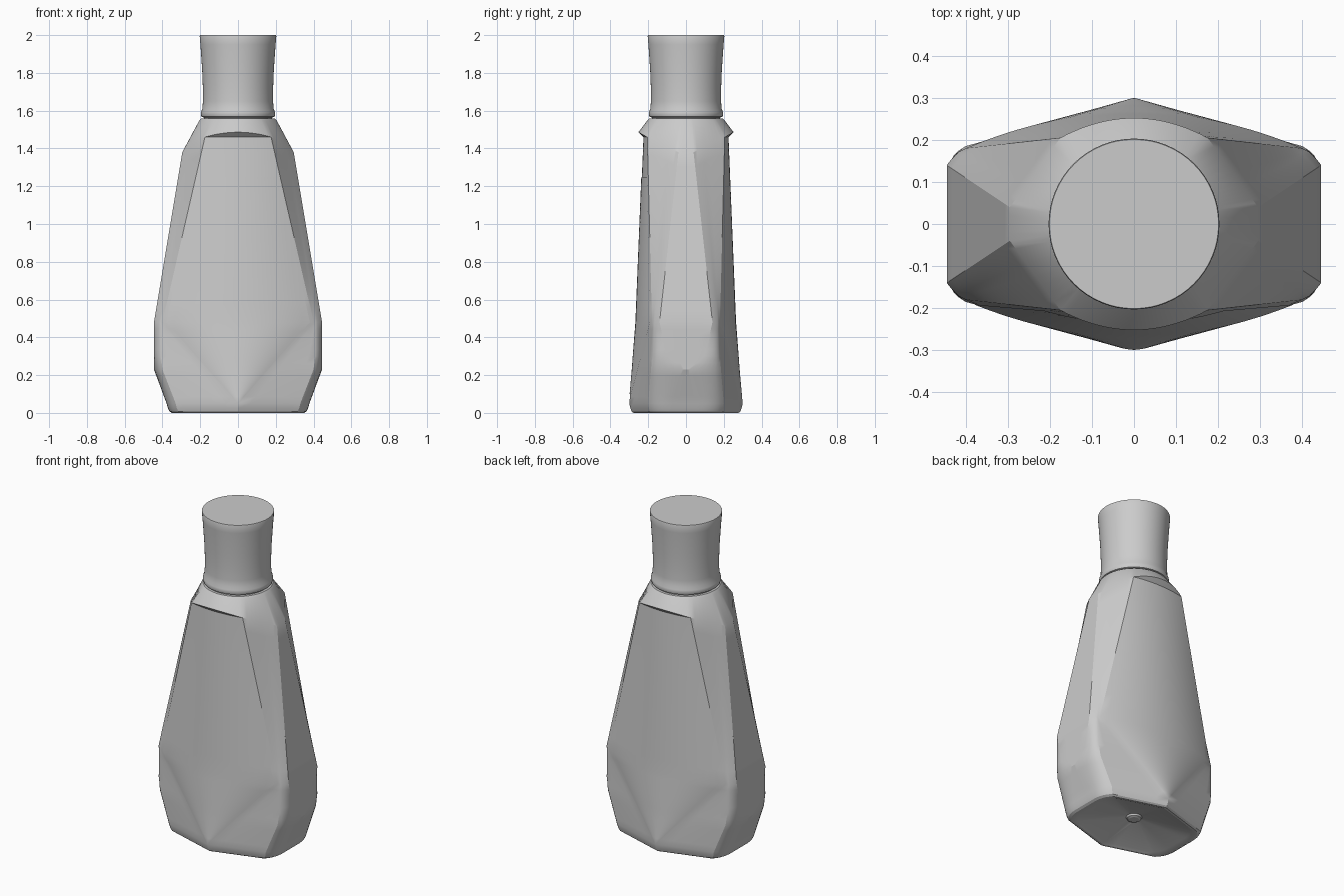
import bpy, bmesh, math
from mathutils import Vector as V

if "Cube" in bpy.data.objects:
    bpy.data.objects.remove(bpy.data.objects["Cube"])


def finish(name, bm, angle):
    bmesh.ops.remove_doubles(bm, verts=bm.verts, dist=1e-5)
    bmesh.ops.recalc_face_normals(bm, faces=bm.faces)
    me = bpy.data.meshes.new(name)
    bm.to_mesh(me)
    bm.free()
    ob = bpy.data.objects.new(name, me)
    bpy.context.collection.objects.link(ob)
    bpy.ops.object.select_all(action='DESELECT')
    ob.select_set(True)
    bpy.context.view_layer.objects.active = ob
    bpy.ops.object.shade_smooth_by_angle(angle=math.radians(angle))
    return ob


def loft(name, rows, closed=True, caps=True, angle=20):
    bm = bmesh.new()
    vr = [[bm.verts.new(p) for p in r] for r in rows]
    n = len(rows[0])
    for a, b in zip(vr, vr[1:]):
        for i in range(n if closed else n - 1):
            j = (i + 1) % n
            bm.faces.new((a[i], a[j], b[j], b[i]))
    if caps:
        bm.faces.new(vr[0][::-1])
        bm.faces.new(vr[-1])
    return finish(name, bm, angle)


# Quarter cross-sections: panel centre, panel edge, corner start, corner control, side edge, side middle
def key(z, d, p1, p2, c, p3, zs=None):
    zs = zs or (z,) * 6
    pts = [(0, d), p1, p2, c, p3, (p3[0], 0)]
    return [V((x, y, h)) for (x, y), h in zip(pts, zs)]


KEYS = [
    key(.05, .30, (0, .30), (.33, .20), (.378, .16), (.378, .08)),
    key(.23, .284, (.167, .25), (.40, .185), (.445, .155), (.445, .02)),
    key(.30, .279, (.233, .23), (.408, .18), (.445, .16), (.445, .10)),
    key(.48, .265, (.40, .18), (.415, .172), (.43, .160), (.445, .14)),
    key(0, .225, (.175, .205), (.25, .102), (.275, .0675), (.295, .04),
        (1.46, 1.46, 1.41, 1.395, 1.38, 1.38)),
]
NP = 10


def mix(a, b, t):
    return [p.lerp(q, t) for p, q in zip(a, b)]


def panel(k, s):
    p = k[0].lerp(k[1], s)
    p.y = k[0].y - (k[0].y - k[1].y) * s * s
    return p


def quarter(k):
    q = [panel(k, i / NP) for i in range(NP + 1)]
    q += [k[1].lerp(k[2], i / 5) for i in range(1, 6)]
    for i in range(1, 7):
        t = i / 6
        q.append(k[2] * (1 - t) ** 2 + k[3] * 2 * t * (1 - t) + k[4] * t * t)
    q += [k[4].lerp(k[5], i / 2) for i in (1, 2)]
    return q


def ring(q):
    def m(sx, sy, pts):
        return [V((p.x * sx, p.y * sy, p.z)) for p in pts]
    r = q[::-1]
    return (m(1, -1, q[:-1]) + m(1, 1, r[:-1]) + m(-1, 1, q[:-1]) + m(-1, -1, r[:-1]))


def scaled(q, s, z):
    return [V((p.x * s, p.y * s, z)) for p in q]


def circ(q, r, z):
    out = []
    for p in q:
        d = V((p.x, p.y, 0)).normalized() * r
        out.append(V((d.x, d.y, z)))
    return out


base, top = quarter(KEYS[0]), quarter(KEYS[-1])
# round base columns evenly by borrowing directions from the shoulder
rows = [circ(top, .028, .045), circ(top, .04, .05), circ(top, .045, .06)]
rows += [scaled(base, s, z) for s, z in ((.82, .008), (.88, 0), (.925, 0), (.96, .008), (.982, .025))]
for a, b, n in zip(KEYS, KEYS[1:], (5, 2, 5, 12)):
    rows += [quarter(mix(a, b, i / n)) for i in range(n)]
rows.append(top)
# overhanging lip above front and back panels
lip = []
for i, p in enumerate(top):
    f = 1 - (i / NP) ** 2 if i < NP else 0
    lip.append(p + V((0, .027 * f, .026 * f)))
rows.append(lip)
# conical shoulder and neck
rows += [circ(top, .205, 1.548), circ(top, .196, 1.558), circ(top, .18, 1.558), circ(top, .18, 1.60)]
loft("bottle_body", [ring(q) for q in rows])


# Thin label lying on the front panel
def at_height(z):
    for a, b in zip(KEYS, KEYS[1:]):
        if z <= b[0].z:
            return mix(a, b, (z - a[0].z) / (b[0].z - a[0].z))


label = []
for z in [.10 + .38 * i / 8 for i in range(8)] + [.48 + .77 * i / 8 for i in range(9)]:
    k = at_height(z)
    row = []
    for i in range(-NP, NP + 1):
        s = i / NP * .95
        p = panel(k, abs(s))
        row.append(V((math.copysign(p.x, s), -p.y - .003, z)))
    label.append(row)
loft("front_label", label, closed=False, caps=False, angle=30)

# Flared cap, revolved profile
PROFILE = [(.182, 1.564), (.193, 1.568), (.197, 1.58), (.195, 1.595), (.188, 1.612), (.186, 1.65),
           (.186, 1.72), (.189, 1.80), (.194, 1.88), (.199, 1.95), (.203, 1.995), (.201, 2.0)]
N = 64
loft("cap", [[V((r * math.cos(math.tau * i / N), r * math.sin(math.tau * i / N), z)) for i in range(N)]
             for r, z in PROFILE], angle=50)
